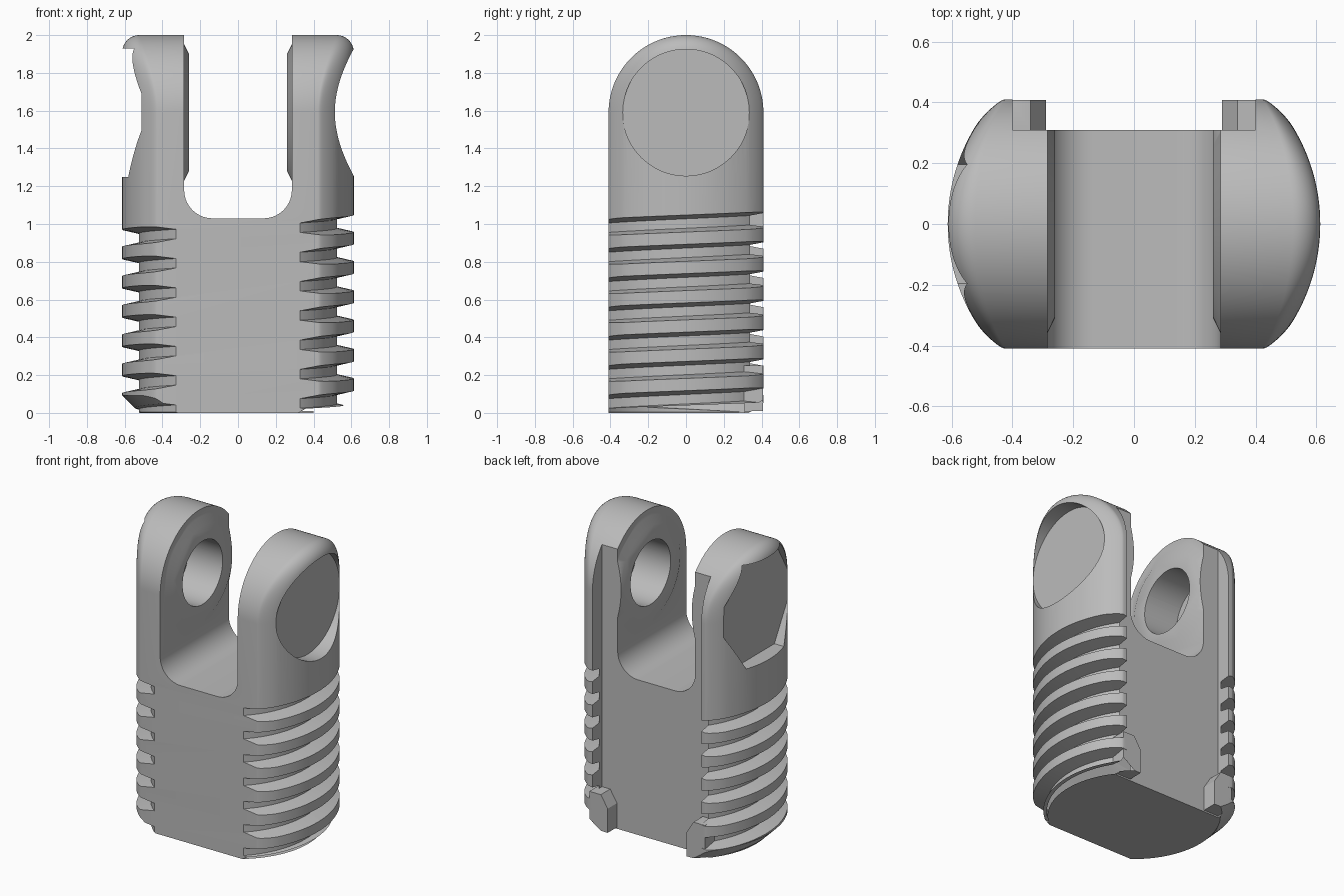
import bpy, bmesh
from math import sin, cos, pi, sqrt, radians
from mathutils import Matrix

if "Cube" in bpy.data.objects:
    bpy.data.objects.remove(bpy.data.objects["Cube"])

R, HALF, EYE_Z = 0.613, 0.41, 1.59      # barrel radius, half thickness, eye height
CORE, PITCH = 0.525, 0.155              # thread root radius and pitch

grey = bpy.data.materials.new("plain_grey")
grey.use_nodes = True
grey.diffuse_color = (0.5, 0.5, 0.5, 1)
grey.node_tree.nodes["Principled BSDF"].inputs["Base Color"].default_value = (0.5, 0.5, 0.5, 1)


def finish(name, bm):
    bmesh.ops.remove_doubles(bm, verts=bm.verts, dist=1e-5)
    bmesh.ops.recalc_face_normals(bm, faces=bm.faces)
    mesh = bpy.data.meshes.new(name)
    bm.to_mesh(mesh)
    bm.free()
    mesh.materials.append(grey)
    ob = bpy.data.objects.new(name, mesh)
    bpy.context.collection.objects.link(ob)
    return ob


def loft(name, rows, closed=False):
    """Skin consecutive rows of points, then cap the open ends."""
    bm = bmesh.new()
    grid = [[bm.verts.new(p) for p in row] for row in rows]
    n = len(rows[0])
    for a, b in zip(grid, grid[1:]):
        for j in range(n if closed else n - 1):
            k = (j + 1) % n
            bm.faces.new((a[j], a[k], b[k], b[j]))
    if closed:
        bm.faces.new(grid[0])
        bm.faces.new(grid[-1])
    else:
        bmesh.ops.remove_doubles(bm, verts=bm.verts, dist=1e-5)
        bmesh.ops.holes_fill(bm, edges=[e for e in bm.edges if e.is_boundary], sides=0)
    return finish(name, bm)


def prism_y(name, outline, y0, y1):
    return loft(name, [[(x, y, z) for x, z in outline] for y in (y0, y1)], True)


def disc_x(name, x0, x1, r0, r1=None, sides=96, turn=0):
    """Round or many-sided plug along x, centred on the eye."""
    rows = []
    for x, r in ((x0, r0), (x1, r0 if r1 is None else r1)):
        rows.append([(x, r * cos(turn + 2 * pi * i / sides),
                      EYE_Z + r * sin(turn + 2 * pi * i / sides)) for i in range(sides)])
    return loft(name, rows, True)


def combine(target, tool, operation):
    mod = target.modifiers.new("combine", 'BOOLEAN')
    mod.operation, mod.solver, mod.object = operation, 'EXACT', tool
    tool.hide_render = True
    bpy.context.view_layer.objects.active = target
    bpy.ops.object.modifier_apply(modifier=mod.name)
    bpy.data.objects.remove(tool)


# Barrel: round-topped slab with bulging sides and filleted rims
def side_row(inset, sign):
    w, fillet = HALF - inset, 0.09
    d = min(inset, fillet)
    drop = fillet - sqrt(fillet ** 2 - (fillet - d) ** 2)
    path = [(-w, 0)] + [(-w * cos(pi * i / 64), EYE_Z + w * sin(pi * i / 64))
                        for i in range(65)] + [(w, 0)]
    return [(sign * (sqrt(R * R - y * y) - drop * (1 - 0.65 * (y / HALF) ** 2)), y, z)
            for y, z in path]


insets = [0.09 * (1 - cos(pi / 2 * i / 10)) for i in range(11)]
insets += [0.09 + 0.32 * i / 14 for i in range(1, 15)]
rows = [side_row(d, -1) for d in reversed(insets)] + [side_row(d, 1) for d in insets]
body = loft("threaded_clevis", rows)

# Slot between the arms, with rounded bottom corners
arc = [(0.135 + 0.15 * sin(radians(a)), 1.18 - 0.15 * cos(radians(a))) for a in range(0, 91, 6)]
right = arc + [(0.285, 2.2)]
slot = right + [(-x, z) for x, z in reversed(right)]
combine(body, prism_y("slot_cutter", slot, -1, 1), 'DIFFERENCE')

# Chamfered bosses on the inner faces
for s in (-1, 1):
    combine(body, disc_x("boss", s * 0.26, s * 0.30, 0.31, 0.39), 'UNION')

# Pin hole, round recess on one side and six-sided pocket on the other
combine(body, disc_x("pin_hole_cutter", -1, 1, 0.21), 'DIFFERENCE')
combine(body, disc_x("round_recess_cutter", 0.512, 0.8, 0.335), 'DIFFERENCE')
combine(body, disc_x("hex_pocket_cutter", -0.8, -0.512, 0.34 / cos(pi / 6), sides=6),
        'DIFFERENCE')

# Wide channel down the back
channel = [(-0.4, -0.1), (0.4, -0.1), (0.4, 2.2), (-0.4, 2.2)]
combine(body, prism_y("channel_cutter", channel, 0.31, 0.6), 'DIFFERENCE')

# Helical thread groove
section = [(CORE, -0.025), (0.7, -0.065), (0.7, 0.065), (CORE, 0.025)]
helix = []
for deg in range(60, -2461, -5):
    a, z0 = radians(deg), 1.0025 + PITCH * deg / 360
    helix.append([(r * cos(a), r * sin(a), z0 + h) for r, h in section])
combine(body, loft("thread_cutter", helix, True), 'DIFFERENCE')

# Small feet at the bottom of the channel
for s in (-1, 1):
    foot = [(s * x, z) for x, z in
            ((0.425, 0.01), (0.29, 0.01), (0.29, 0.17), (0.34, 0.25), (0.425, 0.25))]
    combine(body, prism_y("foot", foot, 0.29, 0.408), 'UNION')

# Tapered lead-in at the base
taper = [[(r * cos(2 * pi * i / 96), r * sin(2 * pi * i / 96), z) for i in range(96)]
         for r, z in ((0.51, -0.01), (0.72, 0.2), (0.72, 2.1))]
combine(body, loft("taper_envelope", taper, True), 'INTERSECT')

bpy.ops.object.select_all(action='DESELECT')
body.select_set(True)
bpy.context.view_layer.objects.active = body
bpy.ops.object.shade_smooth_by_angle(angle=radians(28))
